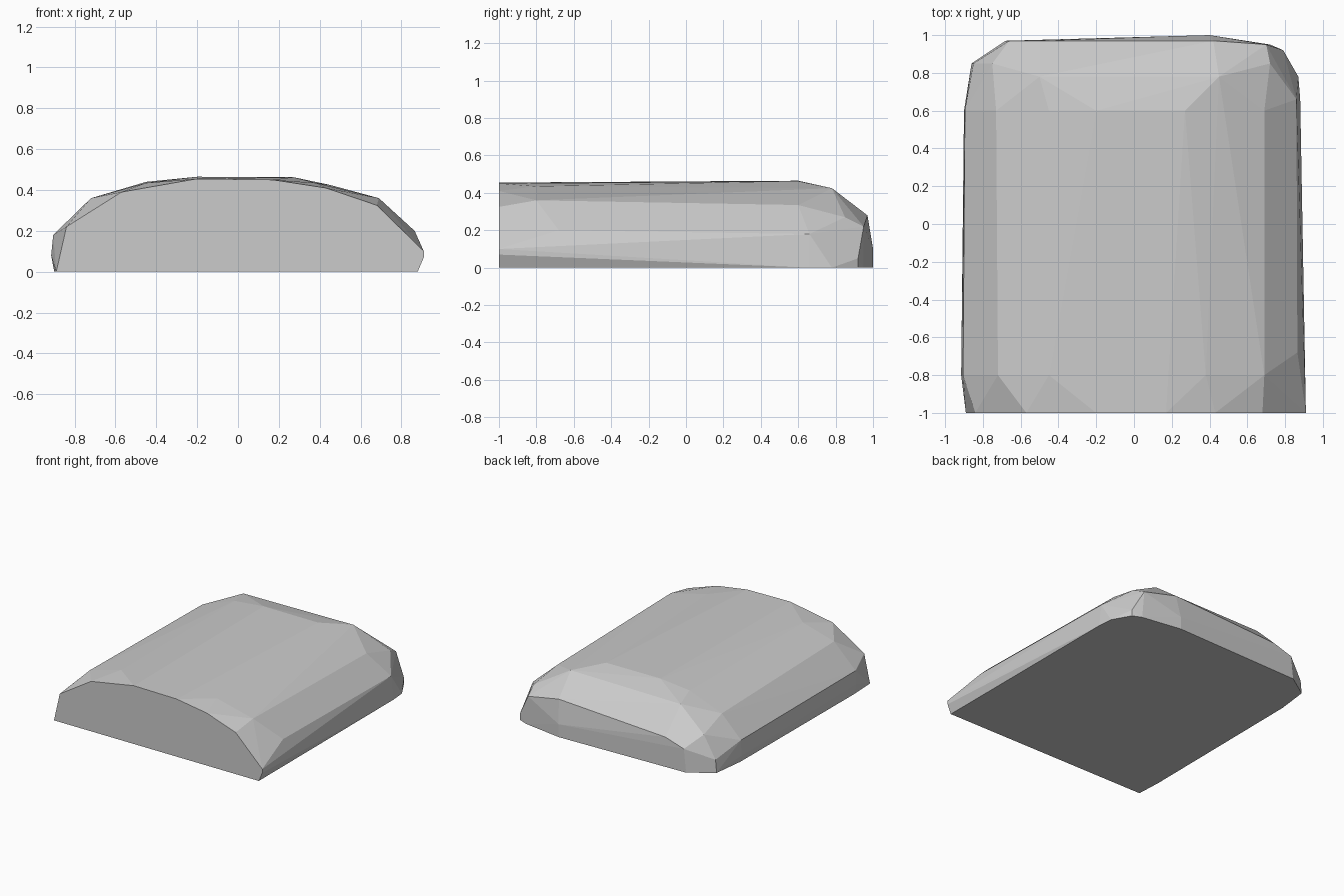
import bpy
import bmesh

default_cube = bpy.data.objects.get("Cube")
if default_cube:
    bpy.data.objects.remove(default_cube)


def make_material(name, colour):
    material = bpy.data.materials.new(name)
    material.use_nodes = True
    material.diffuse_color = colour
    shader = material.node_tree.nodes["Principled BSDF"]
    shader.inputs["Base Color"].default_value = colour
    return material


def hull_from_sections(name, sections, material):
    """Wrap cross-sections, given as depth -> (x, z) points, in one convex skin."""
    bm = bmesh.new()
    for depth, outline in sections.items():
        for x, z in outline:
            bm.verts.new((x, depth, z))
    hull = bmesh.ops.convex_hull(bm, input=bm.verts[:])
    spare = {v for v in hull["geom_interior"] + hull["geom_unused"]
             if isinstance(v, bmesh.types.BMVert)}
    bmesh.ops.delete(bm, geom=list(spare), context="VERTS")
    # Merge triangles that lie in the same plane
    bmesh.ops.dissolve_limit(bm, angle_limit=0.01,
                             verts=bm.verts[:], edges=bm.edges[:])
    bmesh.ops.recalc_face_normals(bm, faces=bm.faces[:])
    mesh = bpy.data.meshes.new(name)
    bm.to_mesh(mesh)
    bm.free()
    mesh.materials.append(material)
    body = bpy.data.objects.new(name, mesh)
    bpy.context.collection.objects.link(body)
    return body


# Flat cut front, domed middle and rounded back
sections = {
    -1.0: [(-.89, 0), (-.84, .22), (-.57, .39), (-.2, .455), (.17, .45),
           (.43, .41), (.68, .325), (.91, .1), (.91, .07), (.88, 0)],
    -.8: [(-.9, 0), (-.915, .08), (-.905, .18), (-.72, .36), (-.45, .435),
          (.38, .435), (.69, .36)],
    -.68: [(.865, .2)],
    .6: [(-.89, 0), (-.9, .05), (-.895, .17), (-.73, .335), (-.45, .44),
         (-.2, .465), (.27, .463), (.69, .335)],
    .66: [(.88, 0), (.86, .18)],
    .78: [(.45, .425), (-.5, .415), (.87, 0)],
    .85: [(-.86, 0), (-.85, .1), (-.75, .27), (.72, .27)],
    .92: [(.79, 0), (.79, .05)],
    .95: [(.72, 0), (.7, .22)],
    .97: [(-.68, 0), (-.66, .18), (-.5, .23), (.42, .28)],
    1.0: [(.4, 0), (.4, .1)],
}

stone = make_material("stone grey", (0.6, 0.6, 0.6, 1))
hull_from_sections("domed_block", sections, stone)
